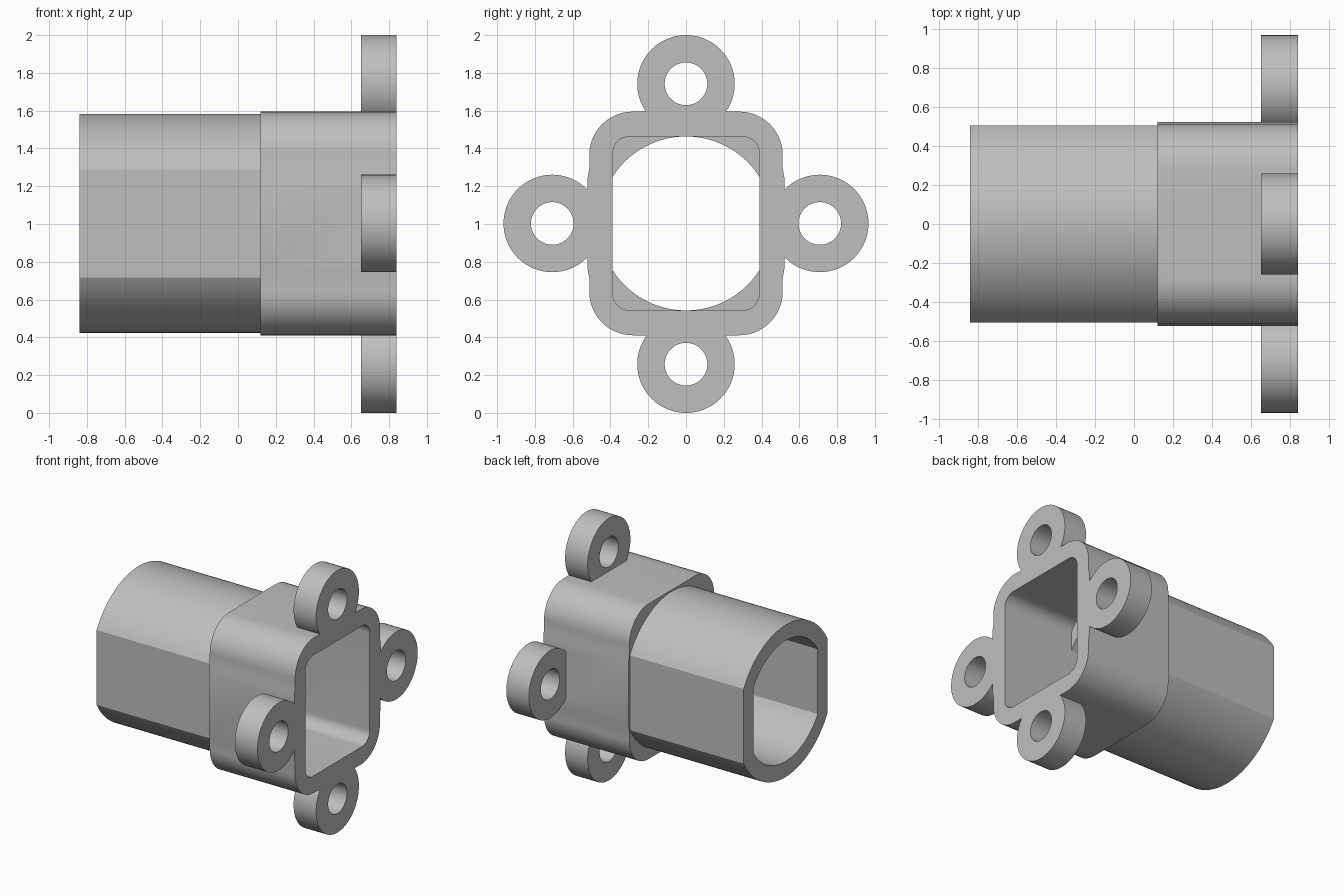
import bpy
import bmesh
from math import sin, cos, pi, acos, radians

cube = bpy.data.objects.get("Cube")
if cube:
    bpy.data.objects.remove(cube, do_unlink=True)

MID = 1.003              # height of the main axis
REAR, STEP, FACE = -0.84, 0.12, 0.84

grey = bpy.data.materials.new("plain grey")
grey.use_nodes = True
grey.diffuse_color = (0.52, 0.52, 0.52, 1)
grey.node_tree.nodes["Principled BSDF"].inputs["Base Color"].default_value = grey.diffuse_color


def arc(cy, cz, r, start, end, n):
    return [(cy + r * cos(start + (end - start) * i / n),
             cz + r * sin(start + (end - start) * i / n)) for i in range(n + 1)]


def circle(cy, cz, r, n=64):
    return arc(cy, cz, r, 0, 2 * pi, n)[:-1]


def flatted_circle(r, half):
    """Circle with both sides cut flat."""
    a = acos(half / r)
    return arc(0, MID, r, a, pi - a, 40) + arc(0, MID, r, pi + a, 2 * pi - a, 40)


def rounded_rect(hy, hz, r, bulge=0):
    """Rounded rectangle whose side walls may carry a slight raised pad."""
    pts = []
    for k, (sy, sz) in enumerate([(1, 1), (-1, 1), (-1, -1), (1, -1)]):
        pts += arc(sy * (hy - r), MID + sz * (hz - r), r, k * pi / 2, (k + 1) * pi / 2, 14)
        if bulge and k % 2 == 1:
            side = sy
            pts += [(side * (hy + b), MID - side * -z) for b, z in
                    ((0, -0.29), (bulge, -0.24), (bulge, 0.24), (0, 0.29))] if side > 0 else \
                   [(side * (hy + b), MID + z) for b, z in
                    ((0, 0.29), (bulge, 0.24), (bulge, -0.24), (0, -0.29))]
    return pts


def prism(name, outline, x0, x1):
    """Solid made by sweeping a (y, z) outline along x."""
    bm = bmesh.new()
    base = bm.faces.new([bm.verts.new((x0, y, z)) for y, z in outline])
    out = bmesh.ops.extrude_face_region(bm, geom=[base])
    moved = [v for v in out["geom"] if isinstance(v, bmesh.types.BMVert)]
    bmesh.ops.translate(bm, verts=moved, vec=(x1 - x0, 0, 0))
    bmesh.ops.recalc_face_normals(bm, faces=bm.faces)
    mesh = bpy.data.meshes.new(name)
    bm.to_mesh(mesh)
    bm.free()
    mesh.materials.append(grey)
    ob = bpy.data.objects.new(name, mesh)
    bpy.context.scene.collection.objects.link(ob)
    return ob


# Square socket is the base solid
housing = prism("connector_housing", rounded_rect(0.512, 0.592, 0.23, 0.009), STEP, FACE)

# Barrel and four mounting lugs are joined on
joined = [prism("barrel", flatted_circle(0.58, 0.505), REAR, STEP + 0.05)]
lugs = [("top", 0, 1.742), ("bottom", 0, 0.258),
        ("back", 0.708, MID), ("front", -0.708, MID)]
joined += [prism(side + "_lug", circle(y, z, 0.258), 0.65, FACE) for side, y, z in lugs]

# Socket cavity, barrel bore and lug holes are cut away
cuts = [prism("socket_cavity", rounded_rect(0.388, 0.46, 0.09), 0.24, FACE + 0.1),
        prism("barrel_bore", flatted_circle(0.4605, 0.3885), REAR - 0.1, 0.3)]
cuts += [prism(side + "_lug_hole", circle(y, z, 0.113, 48), 0.55, FACE + 0.1)
         for side, y, z in lugs]

for operation, tools in (("UNION", joined), ("DIFFERENCE", cuts)):
    for tool in tools:
        tool.hide_render = True
        mod = housing.modifiers.new(tool.name, "BOOLEAN")
        mod.operation = operation
        mod.solver = "EXACT"
        mod.object = tool

# Bake the booleans and drop the helper solids
bpy.context.view_layer.update()
graph = bpy.context.evaluated_depsgraph_get()
baked = bpy.data.meshes.new_from_object(housing.evaluated_get(graph))
housing.modifiers.clear()
housing.data = baked
for tool in joined + cuts:
    bpy.data.objects.remove(tool, do_unlink=True)

# Smooth curved walls, sharp rims
bpy.ops.object.select_all(action="DESELECT")
housing.select_set(True)
bpy.context.view_layer.objects.active = housing
bpy.ops.object.shade_smooth_by_angle(angle=radians(20))
